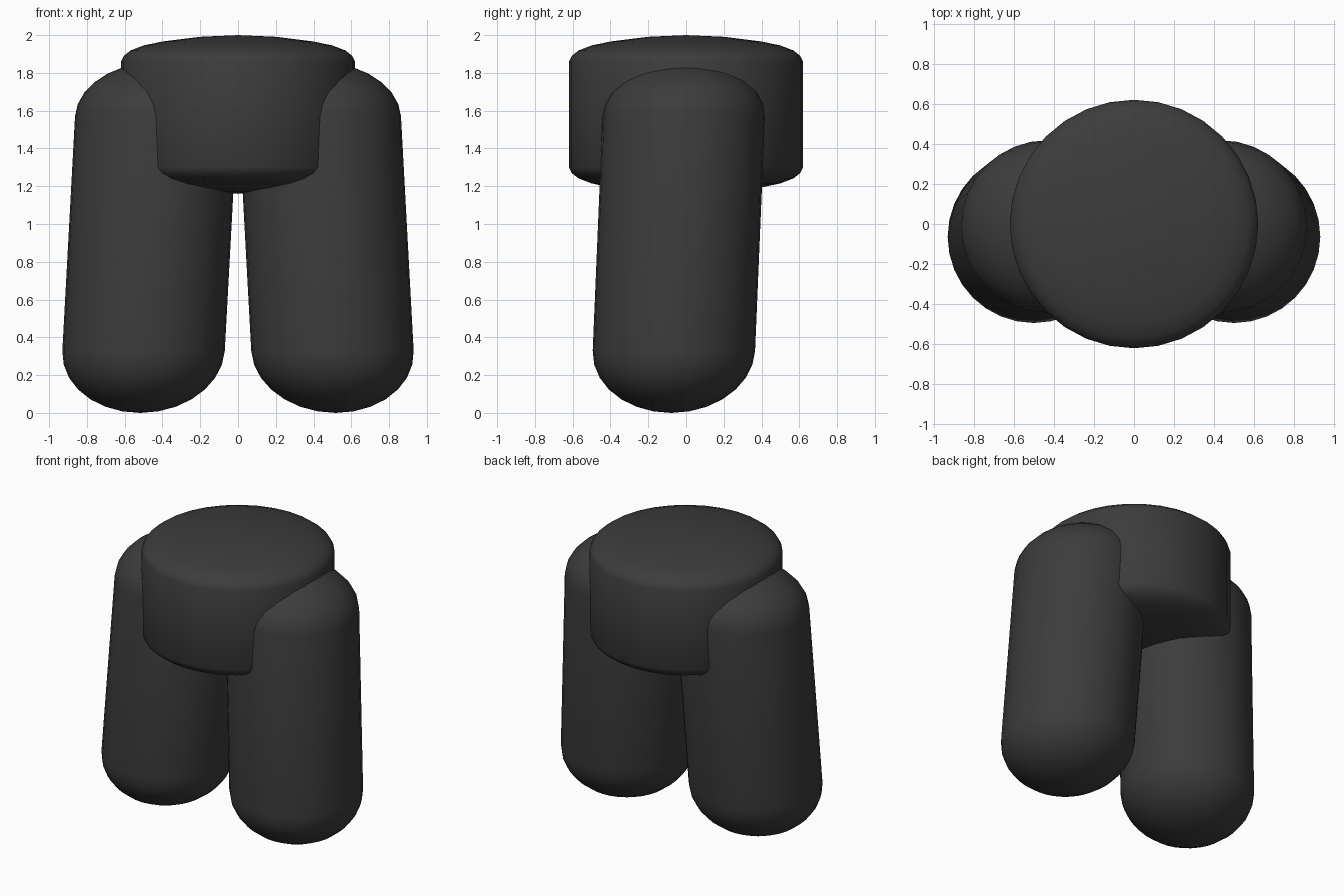
import bpy, math
from mathutils import Vector

if "Cube" in bpy.data.objects:
    bpy.data.objects.remove(bpy.data.objects["Cube"])

SEGMENTS = 32

charcoal = bpy.data.materials.new("charcoal")
charcoal.diffuse_color = (0.045, 0.045, 0.045, 1)
charcoal.use_nodes = True
charcoal.node_tree.nodes["Principled BSDF"].inputs["Base Color"].default_value = charcoal.diffuse_color


def lathe(name, profile, axis=lambda z: (0, 0)):
    """Closed surface of revolution; axis(z) shifts the centre of each ring."""
    bottom, *rings, top = profile
    verts = []
    for r, z in rings:
        for i in range(SEGMENTS):
            a = 2 * math.pi * i / SEGMENTS
            verts.append(Vector((r * math.cos(a), r * math.sin(a), z)))
    n = len(rings)
    low, high = len(verts), len(verts) + 1
    verts += [Vector((0, 0, bottom[1])), Vector((0, 0, top[1]))]
    for v in verts:
        dx, dy = axis(v.z)
        v.x += dx
        v.y += dy
    faces = []
    for i in range(SEGMENTS):
        j = (i + 1) % SEGMENTS
        for k in range(n - 1):
            a, b = k * SEGMENTS, (k + 1) * SEGMENTS
            faces.append((a + i, a + j, b + j, b + i))
        last = (n - 1) * SEGMENTS
        faces.append((low, j, i))
        faces.append((high, last + i, last + j))
    mesh = bpy.data.meshes.new(name)
    mesh.from_pydata([tuple(v) for v in verts], [], faces)
    mesh.materials.append(charcoal)
    obj = bpy.data.objects.new(name, mesh)
    bpy.context.collection.objects.link(obj)
    bpy.context.view_layer.objects.active = obj
    obj.select_set(True)
    bpy.ops.object.shade_smooth_by_angle(angle=math.radians(40))
    obj.select_set(False)
    return obj


# Hip block: short drum with shallow domed ends, mirrored about its middle
half = [(0.62, 0.28), (0.605, 0.31), (0.57, 0.338), (0.5, 0.365),
        (0.4, 0.386), (0.2, 0.411), (0, 0.42)]
mid = 1.58
lathe("hip_block", [(r, mid - h) for r, h in reversed(half)] +
      [(r, mid + h) for r, h in half])

# Legs: rounded columns leaning inward and slightly back toward the top
RINGS = 7
R, LOW, HIGH, LOW_H, HIGH_H = 0.43, 0.335, 1.575, 0.33, 0.29
angles = [math.pi / 2 * k / RINGS for k in range(RINGS + 1)]
leg = [(R * math.cos(a), LOW - LOW_H * math.sin(a)) for a in reversed(angles)]
leg += [(R * math.cos(a), HIGH + HIGH_H * math.sin(a)) for a in angles]
for side, name in ((-1, "left_leg"), (1, "right_leg")):
    lathe(name, leg, lambda z, s=side: (s * (0.518 - 0.054 * z),
                                        -0.078 + 0.042 * z))

# Settle the legs on the floor
for name in ("left_leg", "right_leg"):
    obj = bpy.data.objects[name]
    obj.location.z = -min(v.co.z for v in obj.data.vertices)
